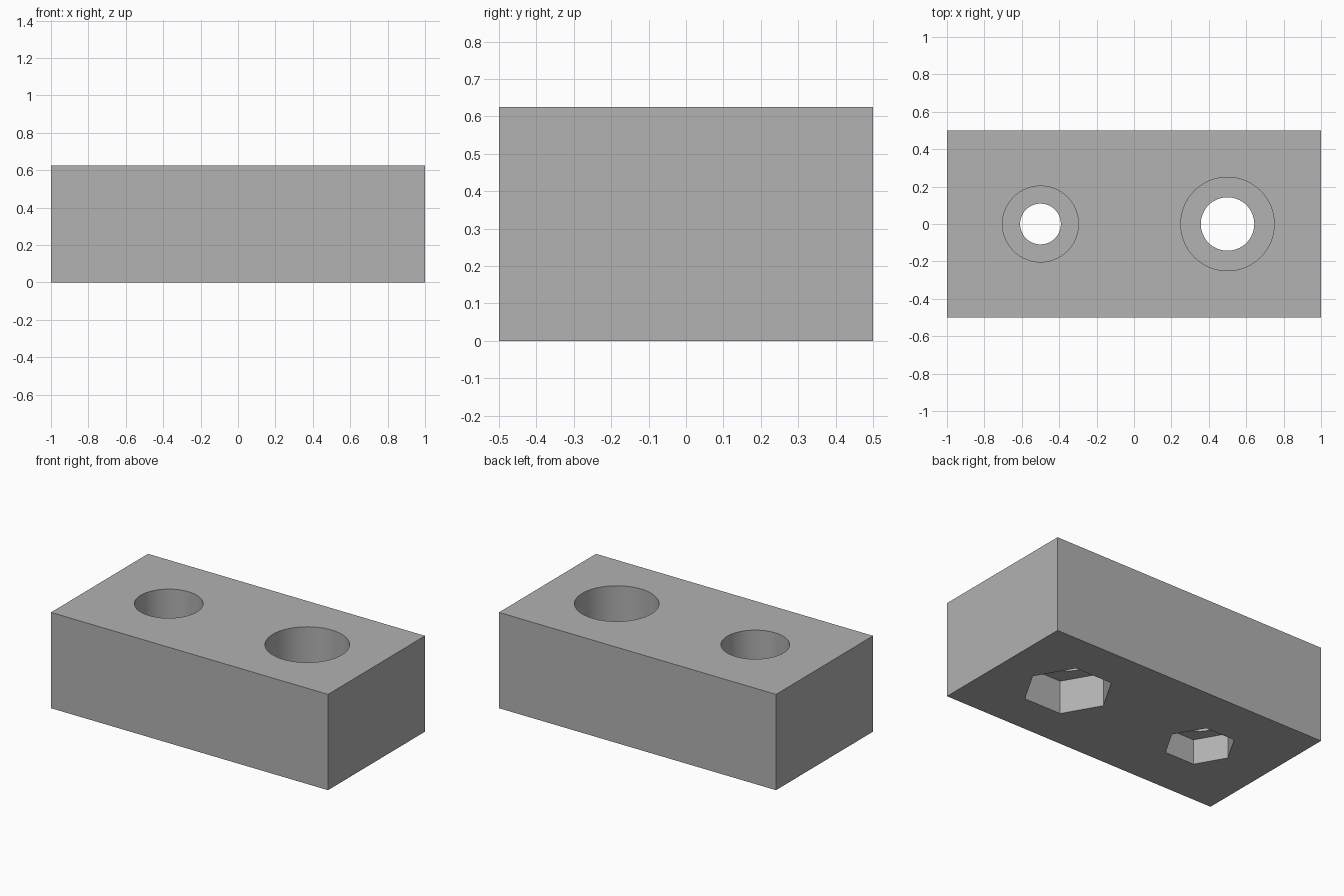
import bpy
import math

HEIGHT = 0.625

cube = bpy.data.objects.get("Cube")
if cube:
    bpy.data.objects.remove(cube, do_unlink=True)

grey = bpy.data.materials.new("plain_grey")
grey.use_nodes = True
colour = (0.445, 0.445, 0.445, 1)
grey.diffuse_color = colour
grey.node_tree.nodes["Principled BSDF"].inputs["Base Color"].default_value = colour

# Solid block
bpy.ops.mesh.primitive_cube_add(size=1, location=(0, 0, HEIGHT / 2))
block = bpy.context.object
block.name = "drilled_block"
block.scale = (2, 1, HEIGHT)
bpy.ops.object.transform_apply(location=True, rotation=False, scale=True)
block.data.materials.append(grey)


def cut(x, radius, bottom, top, sides=64):
    """Remove an upright prism from the block."""
    bpy.ops.mesh.primitive_cylinder_add(
        vertices=sides, radius=radius, depth=top - bottom,
        location=(x, 0, (top + bottom) / 2), rotation=(0, 0, math.pi / 2))
    cutter = bpy.context.object
    cutter.name = "hole_cutter"
    cutter.hide_render = True
    cutter.data.materials.append(grey)
    bpy.context.view_layer.objects.active = block
    modifier = block.modifiers.new("hole", "BOOLEAN")
    modifier.operation = "DIFFERENCE"
    modifier.solver = "EXACT"
    modifier.object = cutter
    bpy.ops.object.modifier_apply(modifier=modifier.name)
    bpy.data.objects.remove(cutter, do_unlink=True)


# Bolt holes: x, shaft radius, head radius and depth, nut radius and depth
for x, shaft, head, head_depth, nut, nut_depth in (
        (-0.5, 0.109, 0.203, 0.20, 0.212, 0.163),
        (0.5, 0.143, 0.25, 0.26, 0.267, 0.217)):
    cut(x, shaft, -0.1, HEIGHT + 0.1)
    cut(x, head, HEIGHT - head_depth, HEIGHT + 0.1)
    cut(x, nut, -0.1, nut_depth, sides=6)

# Rounded bores, crisp rims
bpy.ops.object.select_all(action="DESELECT")
block.select_set(True)
bpy.context.view_layer.objects.active = block
bpy.ops.object.shade_smooth_by_angle(angle=math.radians(30))
